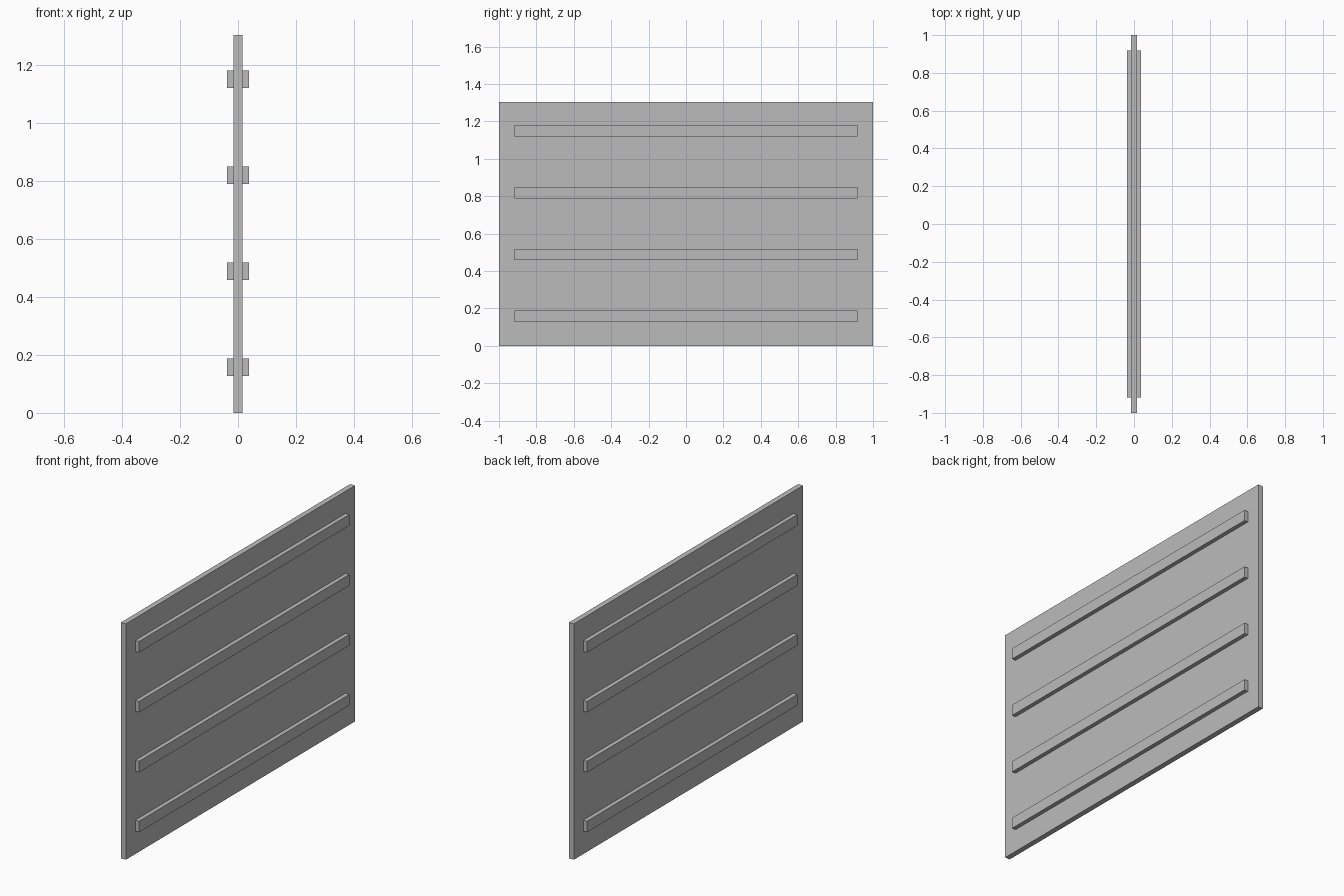
import bpy

cube = bpy.data.objects.get("Cube")
if cube:
    bpy.data.objects.remove(cube, do_unlink=True)

grey = bpy.data.materials.new("plain_grey")
grey.use_nodes = True
colour = (0.5, 0.5, 0.5, 1)
grey.diffuse_color = colour
grey.node_tree.nodes["Principled BSDF"].inputs["Base Color"].default_value = colour


def box(name, size, centre):
    """Add a flat-sided block with its size baked into the mesh."""
    bpy.ops.mesh.primitive_cube_add(size=1, location=centre)
    obj = bpy.context.object
    obj.name = name
    obj.scale = size
    bpy.ops.object.transform_apply(location=False, rotation=False, scale=True)
    obj.data.materials.append(grey)
    return obj


# Upright panel
THICK, HEIGHT = 0.03, 1.303
box("panel", (THICK, 2, HEIGHT), (0, 0, HEIGHT / 2))

# Four horizontal battens on each side of the panel
DEPTH = 0.023
for row in range(4):
    z = 0.157 + row * 0.331
    for side, sign in (("left", 1), ("right", -1)):
        x = sign * (THICK + DEPTH) / 2
        box(f"{side}_batten_{row + 1}", (DEPTH, 1.836, 0.061), (x, 0, z))
